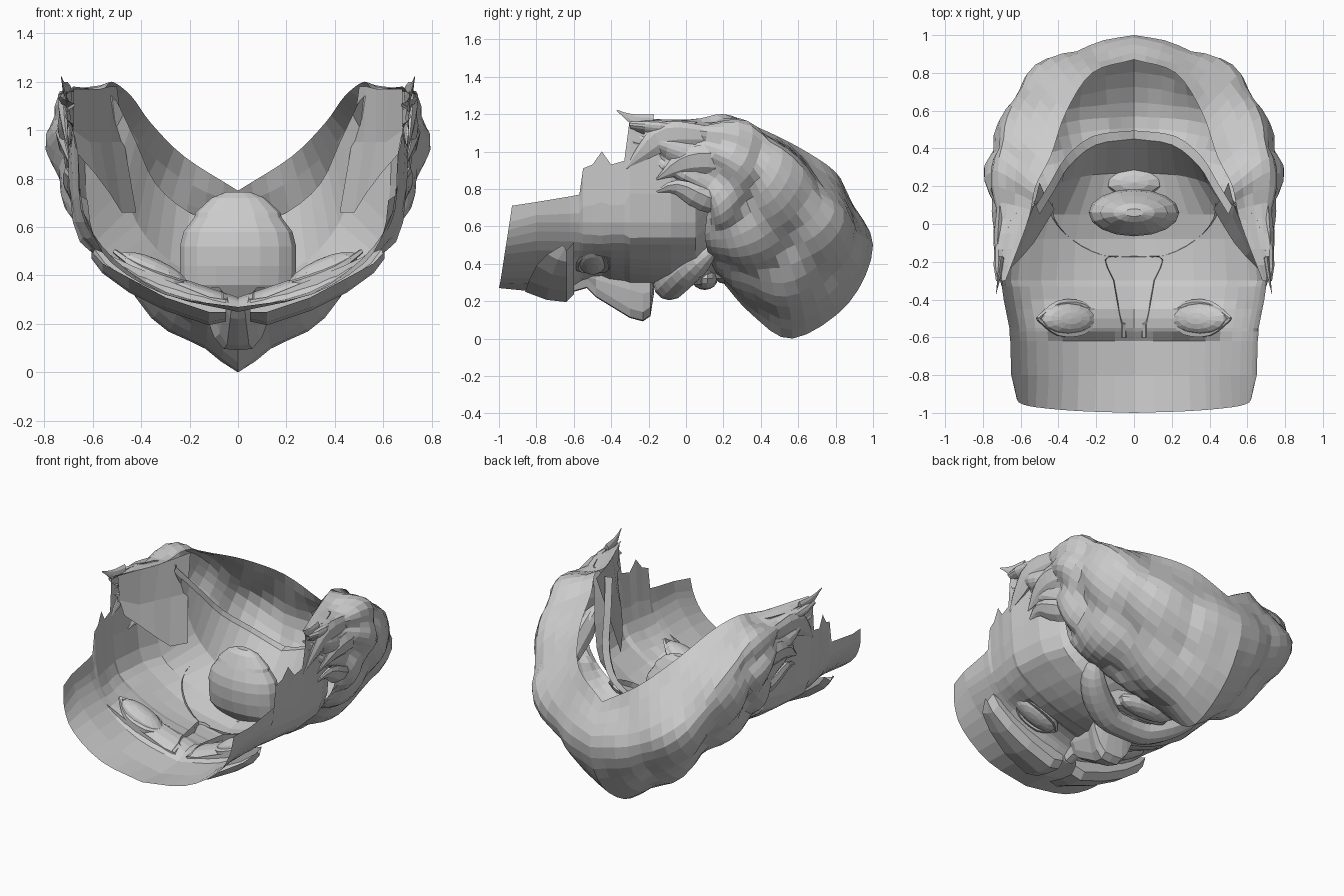
import bpy, bmesh, math
from mathutils import Vector as V, Matrix

if "Cube" in bpy.data.objects:
    bpy.data.objects.remove(bpy.data.objects["Cube"])


def mesh_obj(name, verts, faces, mirror=True):
    me = bpy.data.meshes.new(name)
    me.from_pydata([tuple(v) for v in verts], [], faces)
    bm = bmesh.new()
    bm.from_mesh(me)
    bmesh.ops.remove_doubles(bm, verts=bm.verts, dist=0.0005)
    bmesh.ops.recalc_face_normals(bm, faces=bm.faces)
    bm.to_mesh(me)
    bm.free()
    ob = bpy.data.objects.new(name, me)
    bpy.context.collection.objects.link(ob)
    if mirror:
        ob.modifiers.new("mirror", 'MIRROR').use_clip = True
    return ob


def grid(name, rows, closed=False, caps=True, **kw):
    n = len(rows[0])
    faces = []
    for i in range(len(rows) - 1):
        for j in range(n if closed else n - 1):
            k = (j + 1) % n
            faces.append((i * n + j, i * n + k, (i + 1) * n + k, (i + 1) * n + j))
    if closed and caps:
        faces += [tuple(range(n)), tuple(range((len(rows) - 1) * n, len(rows) * n))]
    return mesh_obj(name, [p for r in rows for p in r], faces, **kw)


def smooth(pts, n):
    """Catmull-Rom through the points, n steps per span."""
    pts = [V(p) for p in pts]
    q = [pts[0] * 2 - pts[1]] + pts + [pts[-1] * 2 - pts[-2]]
    out = []
    for i in range(1, len(q) - 2):
        a, b, c, d = q[i - 1:i + 3]
        for s in range(n):
            t = s / n
            out.append(0.5 * (2 * b + (c - a) * t + (2 * a - 5 * b + 4 * c - d) * t * t
                              + (3 * b - a - 3 * c + d) * t ** 3))
    return out + [pts[-1]]


def tube(name, pts, radii, sides=7, flat=1.0, steps=3):
    path = smooth(pts, steps)
    rad = [r.x for r in smooth([(r, 0, 0) for r in radii], steps)]
    rows = []
    for i, p in enumerate(path):
        t = (path[min(i + 1, len(path) - 1)] - path[max(i - 1, 0)]).normalized()
        side = t.cross(V((p.x, 0, p.z - 1.2))).normalized()
        nor = side.cross(t).normalized()
        rows.append([p + max(rad[i], .004) * (side * math.cos(a) + nor * math.sin(a) * flat)
                     for a in [math.tau * k / sides for k in range(sides)]])
    return grid(name, rows, closed=True)


def ball(name, c, r, tilt=0, seg=14, rings=8, mirror=True):
    bm = bmesh.new()
    m = Matrix.Translation(c) @ Matrix.Rotation(tilt, 4, 'Y') @ Matrix.Diagonal((*r, 1))
    bmesh.ops.create_uvsphere(bm, u_segments=seg, v_segments=rings, radius=1, matrix=m)
    me = bpy.data.meshes.new(name)
    bm.to_mesh(me)
    bm.free()
    ob = bpy.data.objects.new(name, me)
    bpy.context.collection.objects.link(ob)
    if mirror:
        ob.modifiers.new("mirror", 'MIRROR')


# face shell: y, half width, lowest z, rim z
stations = [(-.8, .65, .25, .73), (-.62, .655, .26, .76), (-.57, .66, .29, .77),
            (-.55, .66, .3, .91), (-.5, .67, .31, .93), (-.45, .68, .31, 1.0),
            (-.4, .69, .3, .93), (-.33, .7, .29, .95), (-.3, .71, .28, 1.18),
            (-.2, .7, .27, 1.17), (-.08, .69, .27, 1.16), (.05, .64, .3, 1.16)]
sections = [[(0, -1, .27), (.3, -.99, .32), (.52, -.97, .45), (.6, -.95, .58), (.62, -.93, .71)]]
for y, w, zb, zt in stations:
    dip = .1 if -.58 < y < -.42 else .07
    sections.append([(0, y, zb), (.45 * w, y, zb + dip), (.79 * w, y, .47),
                     (.96 * w, y, .62), (w, y, zt)])
sections += [[(0, .27, .36), (.22, .26, .42), (.38, .22, .56), (.47, .17, .76), (.52, .1, 1.14)],
             [(0, .45, .58), (.2, .42, .66), (.34, .31, .78), (.42, .18, .95), (.5, .05, 1.12)]]
rows = [smooth(s, 3) for s in sections]
for r in rows:
    r[0].x = 0
grid("face_shell", rows)

# jaw rim lip
rim = rows[-1]
grid("jaw_rim", [rim, [p + V((.02 * (p.x > .01), .045, .01)) for p in rim]])

# beard: sections from chin centre round to the sideburn, skin edge to top edge
beard = [
    [(0, .18, .32), (0, .35, .13), (0, .57, 0), (0, .87, .19), (0, 1, .5), (0, .87, .75)],
    [(.22, .15, .37), (.25, .3, .26), (.28, .55, .18), (.3, .81, .31), (.31, .93, .57), (.22, .8, .89)],
    [(.42, .12, .45), (.48, .25, .4), (.52, .48, .43), (.57, .68, .54), (.55, .8, .74), (.36, .59, 1.03)],
    [(.58, .1, .56), (.64, .2, .57), (.68, .35, .66), (.71, .5, .79), (.67, .57, .97), (.44, .36, 1.14)],
    [(.64, .1, .72), (.72, .15, .76), (.76, .25, .87), (.78, .33, .98), (.71, .35, 1.13), (.52, .2, 1.2)],
    [(.66, -.08, .86), (.71, -.06, .91), (.73, -.03, 1.0), (.74, .02, 1.08), (.71, .03, 1.15), (.56, .02, 1.17)],
    [(.68, -.28, 1.0), (.7, -.28, 1.03), (.715, -.29, 1.08), (.72, -.3, 1.13), (.72, -.3, 1.17), (.68, -.3, 1.18)]]
cross = [smooth(s, 4) for s in beard]
cols = [smooth(c, 4) for c in zip(*cross)]
rows = [list(r) for r in zip(*cols)]
nu, nv = len(rows), len(rows[0])
lumpy = []
for i, r in enumerate(rows):
    line = []
    for j, p in enumerate(r):
        u, v = i / (nu - 1), j / (nv - 1)
        du = rows[min(i + 1, nu - 1)][j] - rows[max(i - 1, 0)][j]
        dv = r[min(j + 1, nv - 1)] - r[max(j - 1, 0)]
        n = du.cross(dv).normalized()
        if n.dot(p - V((0, .3, .8))) < 0:
            n = -n
        fade = math.sin(math.pi * v) ** .5 if 0 < v < 1 else 0
        fade *= min(1, u * 6)
        wave = .6 * abs(math.sin(math.pi * (4.5 * u + .5 + .3 * math.sin(7 * v)))) \
            + .4 * abs(math.sin(math.pi * (3 * v + 1.5 * u)))
        q = p + n * fade * .08 * (wave - .75)
        if i == 0:
            q.x = 0
        line.append(q)
    lumpy.append(line)
grid("beard", lumpy)

# curled locks on the cheek and sideburn
tube("cheek_lock_low", [(.6, .32, .68), (.67, .1, .74), (.69, -.05, .81), (.68, -.17, .78)], [.05, .07, .045, .0], flat=.5)
tube("cheek_lock_high", [(.68, .3, .92), (.7, .12, .95), (.7, -.02, .93), (.69, -.16, .85)], [.06, .09, .07, .0], flat=.5)
tube("sideburn_lock", [(.7, .1, 1.08), (.71, -.1, 1.08), (.705, -.22, 1.0), (.7, -.32, .91)], [.06, .08, .05, .0], flat=.4)
tube("sideburn_tip", [(.7, -.18, 1.15), (.715, -.28, 1.17), (.73, -.37, 1.22)], [.05, .03, .0], flat=.3)
# inner backing of the sideburns
grid("sideburn_backing", [
    [(.5, .22, 1.18), (.47, .15, .95), (.42, .08, .66)],
    [(.53, .1, 1.18), (.52, .04, .95), (.48, -.02, .66)],
    [(.57, 0, 1.17), (.57, -.06, .95), (.53, -.1, .74)],
    [(.62, -.12, 1.17), (.61, -.15, .95), (.59, -.17, .82)],
    [(.68, -.28, 1.17), (.68, -.26, 1.0), (.66, -.24, .9)]])

# eyebrows: wedge-shaped ridges along x
brow = []
for x, y0, zf, zl, zt in [(.05, -.84, .25, .21, .3), (.12, -.86, .25, .195, .31), (.3, -.84, .31, .255, .38),
                          (.45, -.8, .39, .33, .44), (.56, -.74, .45, .41, .49), (.605, -.66, .5, .47, .5)]:
    brow.append([(x, y0, zf), (x, (y0 - .63) / 2, zl + .012), (x, -.64, zl),
                 (x * .98, -.6, zl + .04), (x * .97, -.6, zt)])
grid("eyebrow", brow)

# eyes and lids
ball("eyeball", (.35, -.5, .42), (.16, .08, .05), -.42)
for nm, s in (("upper_lid", -1), ("lower_lid", 1)):
    tube(nm, [(.19, -.5, .36), (.27, -.5 + s * .07, .375), (.4, -.5 + s * .075, .425), (.51, -.5, .5)],
         [.012, .02, .02, .01], sides=5)

# nose, open at the back
nose = []
for y, w, z, zb in [(-.6, .06, .25, .3), (-.53, .06, .27, .33), (-.48, .07, .22, .35), (-.3, .1, .11, .35),
                    (-.23, .13, .092, .33), (-.19, .14, .12, .32), (-.17, .12, .25, .31)]:
    nose.append([(0, y, z), (.45 * w, y, z + .005), (.75 * w, y, z + .05), (w, y, (z + zb) / 2 + .03), (w * 1.1, y, zb)])
grid("nose", nose)

# moustache, an open sheet bulging below the cheek from the nose to the beard
path = smooth([(0, -.09, .29), (.14, -.08, .3), (.28, -.01, .36), (.38, .08, .43), (.43, .18, .5)], 3)
rad = [r.x for r in smooth([(.085, 0, 0), (.09, 0, 0), (.09, 0, 0), (.07, 0, 0), (.01, 0, 0)], 3)]
rows = []
for i, p in enumerate(path):
    t = (path[min(i + 1, 12)] - path[max(i - 1, 0)]).normalized()
    out = V((p.x * .6, 0, p.z - .75)).normalized()
    side = t.cross(out).normalized()
    row = [p + rad[i] * (side * math.cos(a) + out * math.sin(a)) for a in [math.pi * k / 6 for k in range(7)]]
    for q in row:
        q.x = max(q.x, 0) if i else 0
    rows.append(row)
grid("moustache", rows)

# lips, chin tuft and mouth pouch
ball("lower_lip", (0, .1, .32), (.2, .07, .06), mirror=False)
ball("chin_tuft", (0, .22, .35), (.16, .08, .06), mirror=False, seg=10, rings=6)
pouch = []
for z, rx, ry in [(.29, .18, .05), (.36, .235, .1), (.44, .24, .12), (.52, .24, .125), (.58, .225, .115),
                  (.64, .18, .09), (.66, .175, .08), (.72, .11, .05), (.745, .05, .02)]:
    pouch.append([(rx * math.cos(a), .06 + ry * math.sin(a), z)
                  for a in [math.tau * k / 16 for k in range(16)]])
grid("mouth_pouch", pouch, closed=True, mirror=False)
